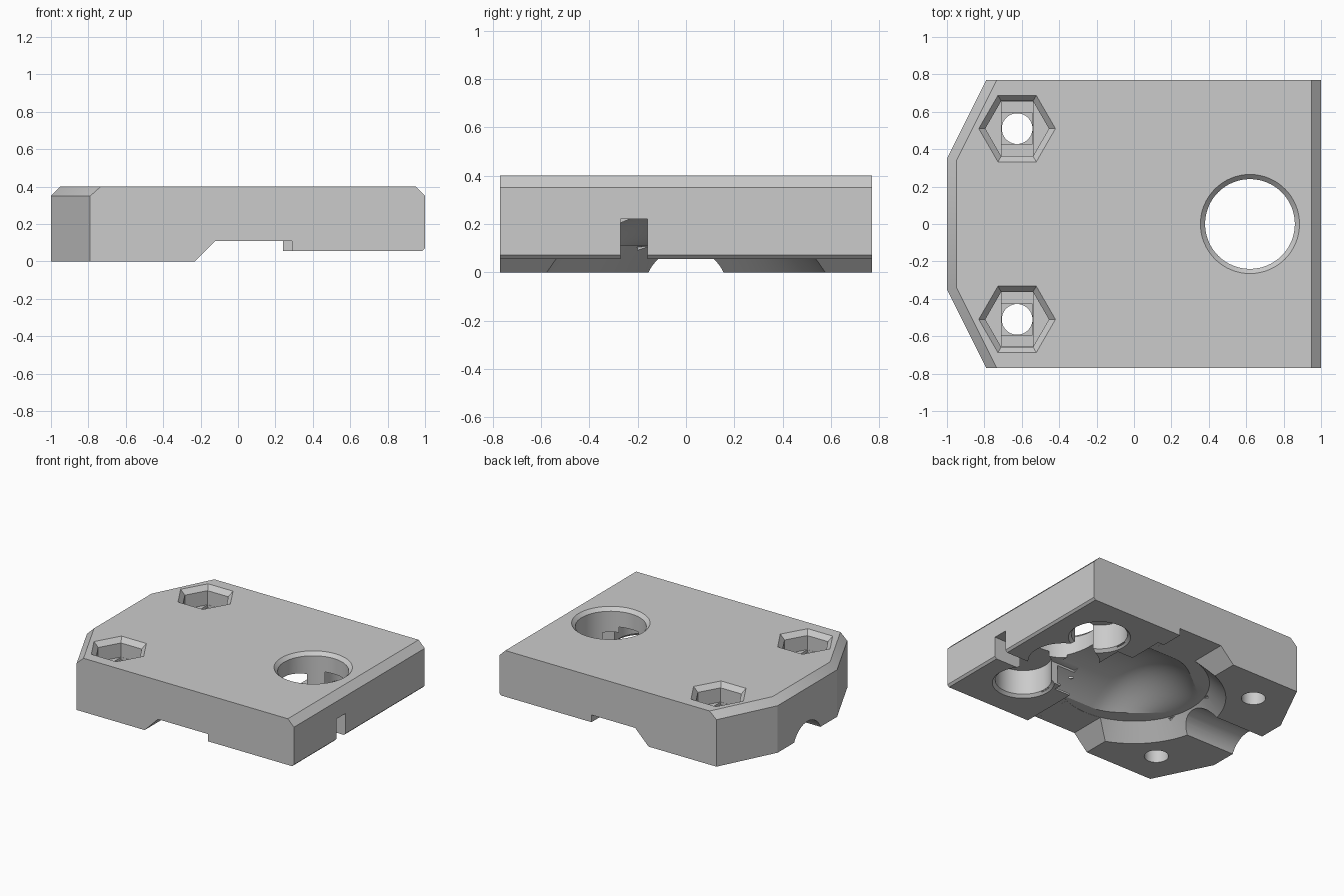
import bpy, bmesh, math

if "Cube" in bpy.data.objects:
    bpy.data.objects.remove(bpy.data.objects["Cube"])

grey = bpy.data.materials.new("plastic_grey")
grey.diffuse_color = (0.6, 0.6, 0.6, 1)
grey.use_nodes = True
grey.node_tree.nodes["Principled BSDF"].inputs["Base Color"].default_value = grey.diffuse_color


def loft(name, rings):
    """Solid through a list of point rings with equal counts."""
    bm = bmesh.new()
    loops = [[bm.verts.new(p) for p in ring] for ring in rings]
    n = len(loops[0])
    for a, b in zip(loops, loops[1:]):
        for i in range(n):
            bm.faces.new((a[i], a[(i + 1) % n], b[(i + 1) % n], b[i]))
    bm.faces.new(loops[0])
    bm.faces.new(loops[-1])
    bmesh.ops.recalc_face_normals(bm, faces=bm.faces)
    me = bpy.data.meshes.new(name)
    bm.to_mesh(me)
    bm.free()
    ob = bpy.data.objects.new(name, me)
    bpy.context.collection.objects.link(ob)
    me.materials.append(grey)
    return ob


def turned(name, x, y, profile, n=64, max_x=9):
    """Vertical turned solid from (radius, z) pairs, flattened beyond max_x."""
    angles = [2 * math.pi * i / n for i in range(n)]
    return loft(name, [[(min(x + r * math.cos(a), max_x), y + r * math.sin(a), z)
                        for a in angles] for r, z in profile])


def box(name, x0, x1, y0, y1, z0, z1):
    return loft(name, [[(x0, y0, z), (x1, y0, z), (x1, y1, z), (x0, y1, z)]
                       for z in (z0, z1)])


# Plate with clipped left corners
outline = [(-1, -.35), (-.79, -.77), (1, -.77), (1, .77), (-.79, .77), (-1, .35)]
plate = loft("mounting_plate", [[(x, y, z) for x, y in outline] for z in (0, .4)])

# Chamfer on the top edges, except the two long sides
bm = bmesh.new()
bm.from_mesh(plate.data)
edges = [e for e in bm.edges if all(v.co.z > .39 for v in e.verts)
         and abs(e.verts[0].co.y + e.verts[1].co.y) < 1.5]
bmesh.ops.bevel(bm, geom=edges, offset=.05, segments=1, affect='EDGES',
                clamp_overlap=False)
bm.to_mesh(plate.data)
bm.free()


def cut(tool):
    tool.hide_render = True
    bpy.context.view_layer.objects.active = plate
    mod = plate.modifiers.new("cut", 'BOOLEAN')
    mod.operation, mod.solver, mod.object = 'DIFFERENCE', 'EXACT', tool
    bpy.ops.object.modifier_apply(modifier=mod.name)
    bpy.data.objects.remove(tool)


# Stepped underside
under = [(-.33, -.1), (-.12, .11), (.24, .11), (.24, .056), (.985, .056),
         (1.02, .091), (1.1, .091), (1.1, -.1)]
cut(loft("underside_cutter", [[(x, y, z) for x, z in under] for y in (-.9, .9)]))
cut(box("front_step_cutter", .2, .29, -.9, .6, -.05, .1102))
cut(box("middle_step_cutter", .2, .42, -.33, .33, -.05, .1104))

# Round flared recess between the feet
cut(turned("flare_cutter", 0, 0, [(.72, -.1), (.51, .1106)], 96, .22))

# Wide trough in the underside, fading out towards the arched channel
trough = []
for i in range(25):
    t = i / 24
    x = .45 - .94 * t
    f = 1 if x > 0 else .5 + .5 * math.cos(math.pi * min(1, -x / .5))
    w, d = .2 + .24 * f, .005 + .155 * f
    ring = [(x, w * k / 12, .105 + d * (1 - (k / 12) ** 2)) for k in range(-12, 13)]
    trough.append(ring + [(x, w, .07), (x, -w, .07)])
cut(loft("trough_cutter", trough))

# Arched channel through the left edge
arch = [(.17 * math.cos(2 * math.pi * i / 48), -.07 + .17 * math.sin(2 * math.pi * i / 48))
        for i in range(48)]
cut(loft("channel_cutter", [[(x, y, z) for y, z in arch] for x in (-1.1, -.3)]))

# Large through hole and the two blind pockets beside it
cut(turned("large_hole_cutter", .62, 0, [(.24, -.1), (.24, .375), (.29, .425)]))
for s in (-1, 1):
    cut(turned("pocket_cutter", .64, s * .4, [(.25, .016), (.19, .076), (.19, .26)]))

# Slot from the right edge into the trough
cut(box("slot_cutter", .3, 1.1, -.27, -.16, -.05, .22))

# Hex nut seats with stepped floors and bolt holes
for s in (-1, 1):
    x, y = -.625, s * .51
    cut(turned("nut_cutter", x, y, [(.17, .26), (.17, .365), (.24, .435)], 6))
    cut(box("nut_step_cutter", x - .084, x + .084, y - .146, y + .146, .24, .3))
    cut(box("nut_square_cutter", x - .0835, x + .0835, y - .0835, y + .0835, .22, .3))
    cut(turned("bolt_cutter", x, y, [(.082, -.1), (.082, .3)], 40))

bpy.ops.object.select_all(action='DESELECT')
plate.select_set(True)
bpy.context.view_layer.objects.active = plate
bpy.ops.object.shade_smooth_by_angle(angle=math.radians(25))
